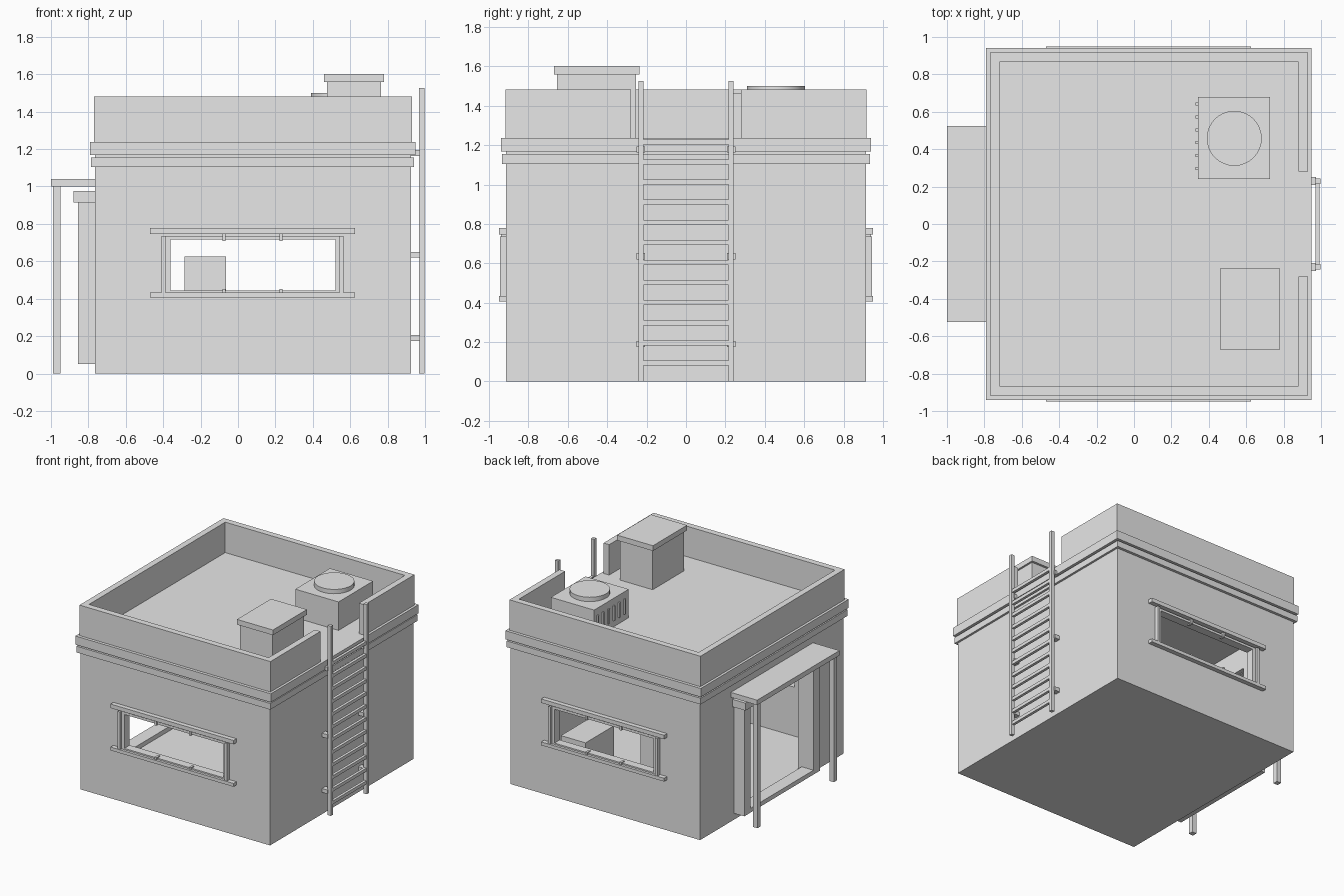
import bpy

cube = bpy.data.objects.get("Cube")
if cube:
    bpy.data.objects.remove(cube, do_unlink=True)

# Single plaster grey
grey = bpy.data.materials.new("plain_grey")
grey.use_nodes = True
grey.diffuse_color = (0.8, 0.8, 0.8, 1)
grey.node_tree.nodes["Principled BSDF"].inputs["Base Color"].default_value = (0.8, 0.8, 0.8, 1)


def box(name, x, y, z):
    """Axis-aligned box from (low, high) ranges."""
    bpy.ops.mesh.primitive_cube_add(size=1)
    ob = bpy.context.object
    ob.name = name
    for v in ob.data.vertices:
        v.co = [r[0] if c < 0 else r[1] for c, r in zip(v.co, (x, y, z))]
    ob.data.materials.append(grey)
    return ob


def cut(target, x, y, z):
    """Carve a box-shaped hole out of target."""
    cutter = box("cutter", x, y, z)
    cutter.hide_render = True
    mod = target.modifiers.new("cut", "BOOLEAN")
    mod.operation = "DIFFERENCE"
    mod.solver = "EXACT"
    mod.object = cutter
    bpy.context.view_layer.objects.active = target
    bpy.ops.object.modifier_apply(modifier=mod.name)
    bpy.data.objects.remove(cutter, do_unlink=True)


def span(a, b, side):
    """Range mirrored to the chosen side of an axis."""
    return tuple(sorted((a * side, b * side)))


# Hollow room with two windows and a doorway
walls = box("walls", (-0.765, 0.925), (-0.913, 0.913), (0, 1.2))
cut(walls, (-0.715, 0.875), (-0.863, 0.863), (0.05, 1.1))
cut(walls, (-0.36, 0.52), (-1.1, 1.1), (0.444, 0.716))
cut(walls, (-0.9, -0.6), (-0.4, 0.4), (0.05, 0.92))

# Cornice bands, the upper one carrying the roof deck
box("lower_cornice", (-0.785, 0.942), (-0.935, 0.935), (1.105, 1.155))
box("roof_deck", (-0.79, 0.95), (-0.94, 0.94), (1.168, 1.237))

# Parapet with a gap at the ladder
parapet = box("parapet", (-0.77, 0.93), (-0.916, 0.916), (1.2, 1.482))
cut(parapet, (-0.72, 0.88), (-0.866, 0.866), (1, 2))
cut(parapet, (0.8, 1), (-0.28, 0.28), (1, 2))

# Window surrounds on front and back
for side, label in ((-1, "front"), (1, "back")):
    rail_y = span(0.9, 0.95, side)
    trim_y = span(0.87, 0.93, side)
    for part, z in (("sill", (0.406, 0.433)), ("lintel", (0.747, 0.779))):
        box(f"{label}_window_{part}", (-0.47, 0.625), rail_y, z)
    for x in ((-0.41, -0.388), (0.543, 0.565)):
        box(f"{label}_window_post", x, span(0.9, 0.946, side), (0.42, 0.735))
    for x in ((-0.388, -0.36), (0.52, 0.543)):
        box(f"{label}_window_jamb", x, trim_y, (0.433, 0.735))
    for z in ((0.433, 0.444), (0.716, 0.735)):
        box(f"{label}_window_trim", (-0.388, 0.543), trim_y, z)
    for x in (-0.075, 0.23):
        for z in ((0.43, 0.452), (0.709, 0.75)):
            box(f"{label}_window_clip", (x - 0.009, x + 0.009), span(0.9, 0.94, side), z)

# Door frame and canopy
for side in (-1, 1):
    box("door_jamb", (-0.855, -0.75), span(0.4, 0.48, side), (0.05, 0.93))
    box("canopy_post", (-0.99, -0.95), span(0.465, 0.505, side), (0, 1.01))
box("door_header", (-0.88, -0.75), (-0.5, 0.5), (0.915, 0.975))
box("door_threshold", (-0.855, -0.75), (-0.41, 0.41), (0.05, 0.085))
box("canopy", (-1, -0.76), (-0.523, 0.523), (1, 1.04))

# Wall ladder
for side in (-1, 1):
    box("ladder_rail", (0.968, 0.996), span(0.215, 0.242, side), (0, 1.526))
    for z in (0.175, 0.62, 1.163):
        box("ladder_bracket", (0.92, 0.972), span(0.208, 0.252, side), (z, z + 0.031))
for i in range(12):
    z = 0.094 + i * 0.102
    box("ladder_rung", (0.97, 0.992), (-0.22, 0.22), (z - 0.013, z + 0.013))

# Roof access box with cap
box("roof_vent", (0.475, 0.765), (-0.655, -0.255), (1.23, 1.57))
box("roof_vent_cap", (0.46, 0.78), (-0.67, -0.237), (1.56, 1.602))

# Cooling unit with round fan cover and side louvres
box("cooling_unit", (0.342, 0.727), (0.24, 0.68), (1.23, 1.466))
bpy.ops.mesh.primitive_cylinder_add(vertices=32, radius=0.147, depth=0.06, location=(0.536, 0.458, 1.471))
fan = bpy.context.object
fan.name = "fan_cover"
fan.data.materials.append(grey)
bpy.ops.object.shade_smooth_by_angle()
for i in range(6):
    y = 0.298 + i * 0.0685
    box("louvre", (0.33, 0.35), (y - 0.008, y + 0.008), (1.29, 1.41))

# Furniture inside the room
box("cabinet", (-0.285, -0.065), (0.35, 0.67), (0.04, 0.625))
box("low_chest", (0.39, 0.61), (0.36, 0.72), (0.04, 0.4))
